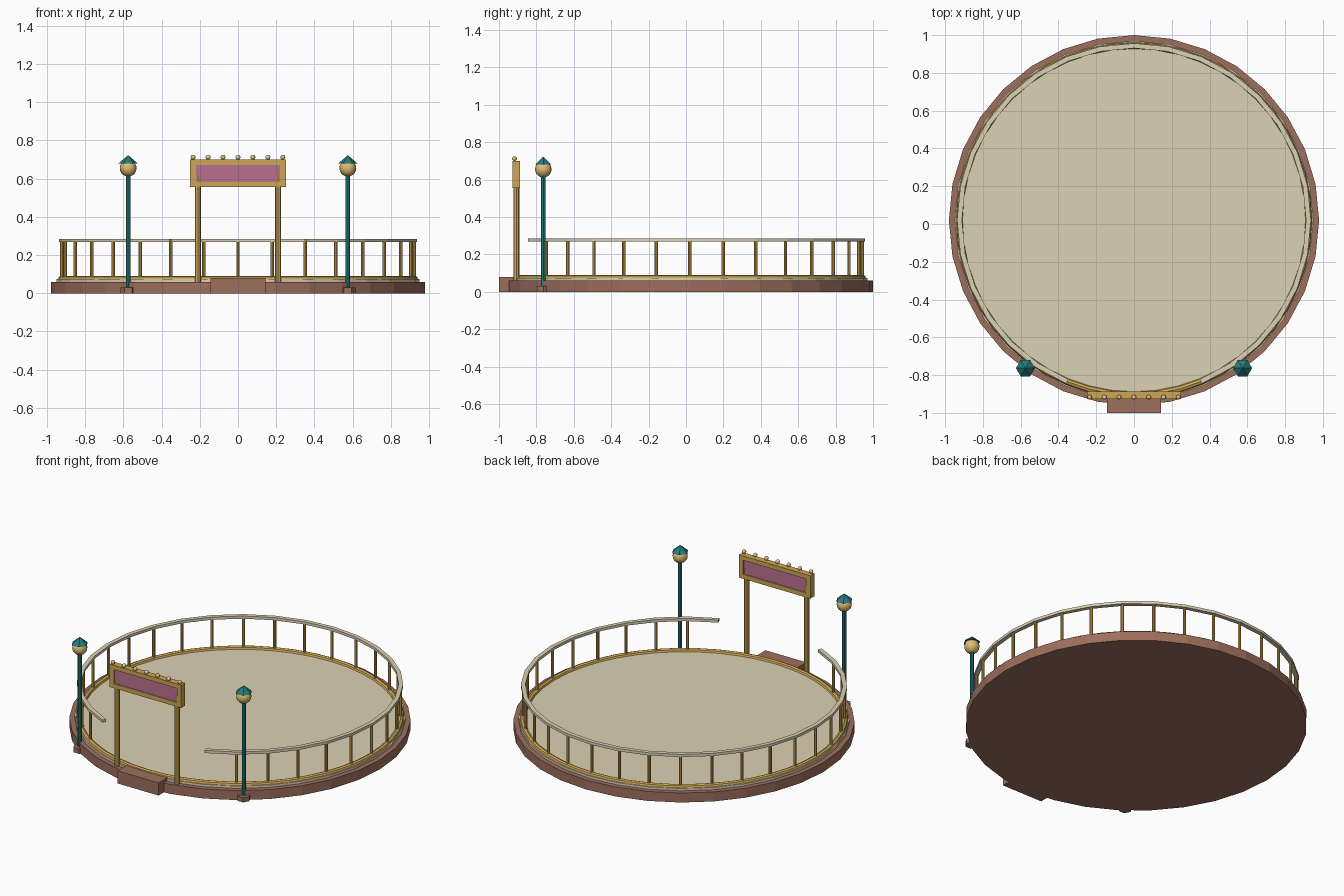
import bpy, bmesh
from math import sin, cos, pi, radians
from mathutils import Matrix

if "Cube" in bpy.data.objects:
    bpy.data.objects.remove(bpy.data.objects["Cube"])

CY = 0.02  # centre of the round platform in y


def mat(name, r, g, b):
    m = bpy.data.materials.new(name)
    m.diffuse_color = (r, g, b, 1)
    m.use_nodes = True
    m.node_tree.nodes["Principled BSDF"].inputs["Base Color"].default_value = m.diffuse_color
    return m


BROWN = mat("brown", 0.34, 0.16, 0.11)
CREAM = mat("cream", 0.72, 0.64, 0.46)
GOLD = mat("gold", 0.62, 0.38, 0.09)
TEAL = mat("teal", 0.02, 0.20, 0.20)
PINK = mat("pink", 0.50, 0.16, 0.28)
GLOW = mat("glow", 0.75, 0.52, 0.17)


def finish(name, bm, m):
    bmesh.ops.recalc_face_normals(bm, faces=bm.faces)
    me = bpy.data.meshes.new(name)
    bm.to_mesh(me)
    bm.free()
    me.materials.append(m)
    ob = bpy.data.objects.new(name, me)
    bpy.context.collection.objects.link(ob)
    return ob


def cyl(name, x, y, z0, z1, r, sides, m, r2=None, turn=0.0):
    bm = bmesh.new()
    bmesh.ops.create_cone(bm, cap_ends=True, segments=sides, radius1=r,
                          radius2=r if r2 is None else r2, depth=z1 - z0,
                          matrix=Matrix.Translation((x, y, (z0 + z1) / 2)) @ Matrix.Rotation(turn, 4, 'Z'))
    return finish(name, bm, m)


def box(name, x0, x1, y0, y1, z0, z1, m):
    bm = bmesh.new()
    bmesh.ops.create_cube(bm, size=1, matrix=Matrix.Translation(((x0 + x1) / 2, (y0 + y1) / 2, (z0 + z1) / 2))
                          @ Matrix.Diagonal((x1 - x0, y1 - y0, z1 - z0, 1)))
    return finish(name, bm, m)


def ball(name, x, y, z, r, m, u=16, v=10):
    bm = bmesh.new()
    bmesh.ops.create_uvsphere(bm, u_segments=u, v_segments=v, radius=r,
                              matrix=Matrix.Translation((x, y, z)))
    ob = finish(name, bm, m)
    ob.data.shade_smooth()
    return ob


def sweep(name, profile, a0, a1, steps, m):
    """Sweep an (r, z) profile around the platform; angles measured from the front (-y)."""
    full = abs(a1 - a0 - 2 * pi) < 1e-6
    bm = bmesh.new()
    rings = []
    for i in range(steps if full else steps + 1):
        a = a0 + (a1 - a0) * i / steps
        rings.append([bm.verts.new((r * sin(a), CY - r * cos(a), z)) for r, z in profile])
    n = len(profile)
    for i in range(steps):
        p, q = rings[i], rings[(i + 1) % len(rings)]
        for j in range(n):
            bm.faces.new((p[j], p[(j + 1) % n], q[(j + 1) % n], q[j]))
    if not full:
        bm.faces.new(rings[0])
        bm.faces.new(rings[-1])
    return finish(name, bm, m)


# platform, deck and step
cyl("platform_base", 0, CY, 0, 0.06, 0.98, 32, BROWN)
cyl("deck", 0, CY, 0.055, 0.075, 0.95, 32, CREAM)
box("entry_step", -0.143, 0.143, -1.0, -0.90, 0, 0.08, BROWN)

# gold trim ring on the deck edge
trim = [(0.925 + 0.018 * cos(k * pi / 4), 0.073 + 0.018 * sin(k * pi / 4)) for k in range(8)]
sweep("deck_trim", trim, 0, 2 * pi, 48, GOLD)

# railing, open at the front
sweep("top_rail", [(0.911, 0.268), (0.937, 0.268), (0.937, 0.285), (0.911, 0.285)],
      radians(22.5), radians(337.5), 28, CREAM)
for i in range(3, 30):
    a = radians(11.25 * i)
    cyl("rail_post", 0.922 * sin(a), CY - 0.922 * cos(a), 0.07, 0.272, 0.009, 8, GOLD)

# lamps
for s in (-1, 1):
    x, y = s * 0.575, -0.763
    cyl("lamp_foot", x, y, 0, 0.03, 0.04, 6, BROWN, turn=pi / 6)
    cyl("lamp_pole", x, y, 0.02, 0.63, 0.012, 8, TEAL)
    ball("lamp_globe", x, y, 0.655, 0.044, GLOW)
    cyl("lamp_cap", x, y, 0.68, 0.72, 0.05, 6, TEAL, r2=0.003, turn=pi / 6 + pi / 3)

# entrance sign
for s in (-1, 1):
    cyl("sign_post", s * 0.21, -0.907, 0.05, 0.62, 0.016, 8, GOLD)
    box("sign_frame_side", s * 0.235 - 0.015, s * 0.235 + 0.015, -0.927, -0.887, 0.557, 0.698, GOLD)
box("sign_frame_top", -0.25, 0.25, -0.927, -0.887, 0.672, 0.70, GOLD)
box("sign_frame_bottom", -0.25, 0.25, -0.927, -0.887, 0.555, 0.583, GOLD)
box("sign_panel", -0.225, 0.225, -0.92, -0.894, 0.575, 0.68, PINK)
for i in range(7):
    ball("sign_bulb", -0.235 + i * 0.0783, -0.917, 0.712, 0.013, GLOW if i % 2 == 0 else CREAM, 8, 6)
